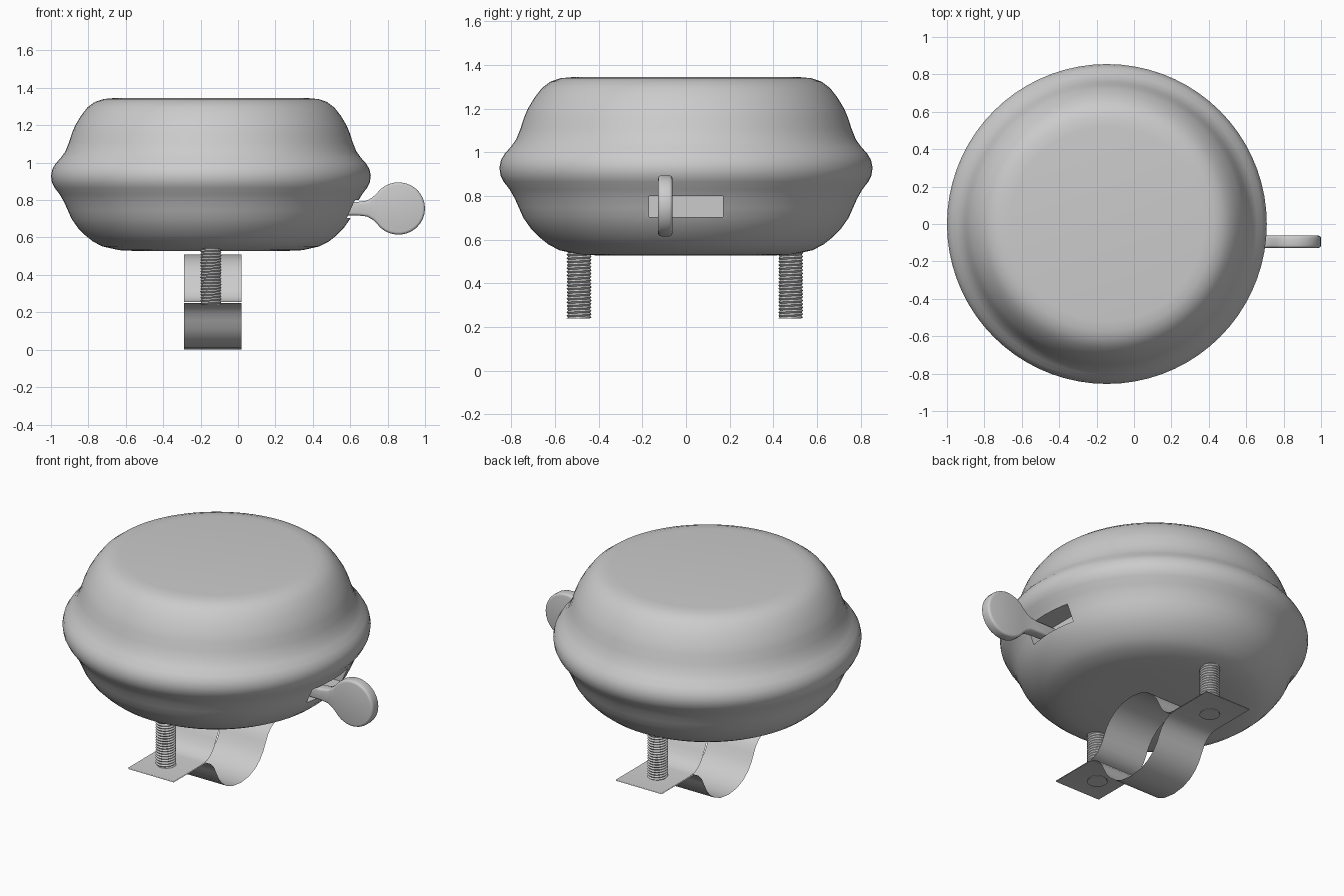
import bpy, bmesh, math
from mathutils import Vector

cube = bpy.data.objects.get("Cube")
if cube:
    bpy.data.objects.remove(cube, do_unlink=True)

steel = bpy.data.materials.new("brushed_grey")
steel.use_nodes = True
grey = (0.6, 0.6, 0.6, 1)
steel.diffuse_color = grey
steel.node_tree.nodes["Principled BSDF"].inputs["Base Color"].default_value = grey

CX = -0.145   # bell axis
TAU = math.tau


def finish(name, bm, recalc=True):
    if recalc:
        bmesh.ops.recalc_face_normals(bm, faces=bm.faces[:])
    mesh = bpy.data.meshes.new(name)
    bm.to_mesh(mesh)
    bm.free()
    mesh.materials.append(steel)
    obj = bpy.data.objects.new(name, mesh)
    bpy.context.collection.objects.link(obj)
    return obj


def activate(obj):
    bpy.ops.object.select_all(action='DESELECT')
    obj.select_set(True)
    bpy.context.view_layer.objects.active = obj


def apply_modifier(obj, mod):
    activate(obj)
    bpy.ops.object.modifier_apply(modifier=mod.name)


def smooth(obj, angle=35):
    activate(obj)
    bpy.ops.object.shade_smooth_by_angle(angle=math.radians(angle))


def lathe(name, profile, sides):
    """Closed turned solid from (radius, height) points."""
    bm = bmesh.new()
    rings = [[bm.verts.new((CX + r * math.cos(TAU * i / sides),
                            r * math.sin(TAU * i / sides), z))
              for i in range(sides)] for r, z in profile]
    for a, b in zip(rings, rings[1:]):
        for i in range(sides):
            j = (i + 1) % sides
            bm.faces.new((a[i], a[j], b[j], b[i]))
    bm.faces.new(rings[0])
    bm.faces.new(rings[-1])
    return finish(name, bm)


# Bell housing: flat-topped dome, bulging rim and rounded base
bell = lathe("bell_housing", [
    (.38, .527), (.49, .532), (.58, .552), (.63, .578), (.67, .61), (.71, .65),
    (.745, .70), (.765, .745), (.785, .79), (.808, .83), (.835, .865),
    (.85, .895), (.855, .93), (.848, .965), (.83, .995), (.803, 1.025),
    (.778, 1.06), (.758, 1.11), (.742, 1.16), (.725, 1.2), (.695, 1.25),
    (.66, 1.295), (.62, 1.325), (.575, 1.34), (.52, 1.345)], 72)

# Lever slot cut into the side
bm = bmesh.new()
bmesh.ops.create_cube(bm, size=1)
for v in bm.verts:
    v.co = Vector((.75 + v.co.x * .46, v.co.y * .34, .752 + v.co.z * .095))
cutter = finish("slot_cutter", bm)
cutter.hide_render = True
cut = bell.modifiers.new("slot", 'BOOLEAN')
cut.operation = 'DIFFERENCE'
cut.object = cutter
apply_modifier(bell, cut)
bpy.data.objects.remove(cutter, do_unlink=True)
smooth(bell)

# Thumb lever: slim arm flaring into a round paddle
upper = [(.5, .79), (.64, .79), (.69, .797), (.72, .815)]
lower = [(.72, .695), (.69, .712), (.64, .718), (.5, .718)]
disc = []
for i in range(25):
    a = math.radians(145 - i * 290 / 24)
    disc.append((.858 + .142 * math.cos(a), .755 + .14 * math.sin(a)))
bm = bmesh.new()
face = bm.faces.new([bm.verts.new((x, -.128, z)) for x, z in upper + disc + lower])
side = bmesh.ops.extrude_face_region(bm, geom=[face])
bmesh.ops.translate(bm, vec=(0, .066, 0),
                    verts=[g for g in side["geom"] if isinstance(g, bmesh.types.BMVert)])
lever = finish("thumb_lever", bm)
bevel = lever.modifiers.new("soft_edge", 'BEVEL')
bevel.width = .014
bevel.segments = 3
bevel.limit_method = 'ANGLE'
bevel.angle_limit = math.radians(50)
apply_modifier(lever, bevel)
smooth(lever)


# Threaded bolts: a helical ridge clamped to the bolt's length
def bolt(name, y, bottom=.24, top=.55, radius=.057, depth=.007, pitch=.0155, n=24):
    bm = bmesh.new()
    turns = math.ceil((top - bottom) / pitch) + 2
    valley, crest = [], []
    for i in range(turns * n + 1):
        a = TAU * i / n
        z = bottom + pitch * (i / n - 1.5)
        for row, r, h in ((valley, radius - depth, z), (crest, radius, z + pitch / 2)):
            row.append(bm.verts.new((CX + r * math.cos(a), y + r * math.sin(a),
                                     min(max(h, bottom), top))))
    for i in range(turns * n):
        bm.faces.new((valley[i], valley[i + 1], crest[i + 1], crest[i]))
        if i + n + 1 < len(valley):
            bm.faces.new((crest[i], crest[i + 1], valley[i + n + 1], valley[i + n]))
    for z in (bottom, top):
        bm.faces.new([bm.verts.new((CX + radius * math.cos(TAU * i / n),
                                    y + radius * math.sin(TAU * i / n), z))
                      for i in range(n)])
    bmesh.ops.dissolve_degenerate(bm, dist=1e-5, edges=bm.edges[:])
    return finish(name, bm)


bolt("front_bolt", -.49)
bolt("back_bolt", .48)

# Handlebar clamp: two thin bent straps that close around a tube
half = [(.65, 0), (.36, 0), (.325, .006), (.29, .025), (.262, .055), (.24, .095),
        (.217, .14), (.185, .18), (.14, .215), (.08, .24), (0, .25)]
section = [(-y, h) for y, h in half] + [(y, h) for y, h in reversed(half[:-1])]
for name, base, way in (("upper_clamp_strap", .256, 1.01), ("lower_clamp_strap", .25, -1)):
    bm = bmesh.new()
    left, right = [[bm.verts.new((x, y, base + way * h)) for y, h in section]
                   for x in (.02, -.29)]
    for i in range(len(section) - 1):
        bm.faces.new((right[i], left[i], left[i + 1], right[i + 1]))
    smooth(finish(name, bm, recalc=False))
